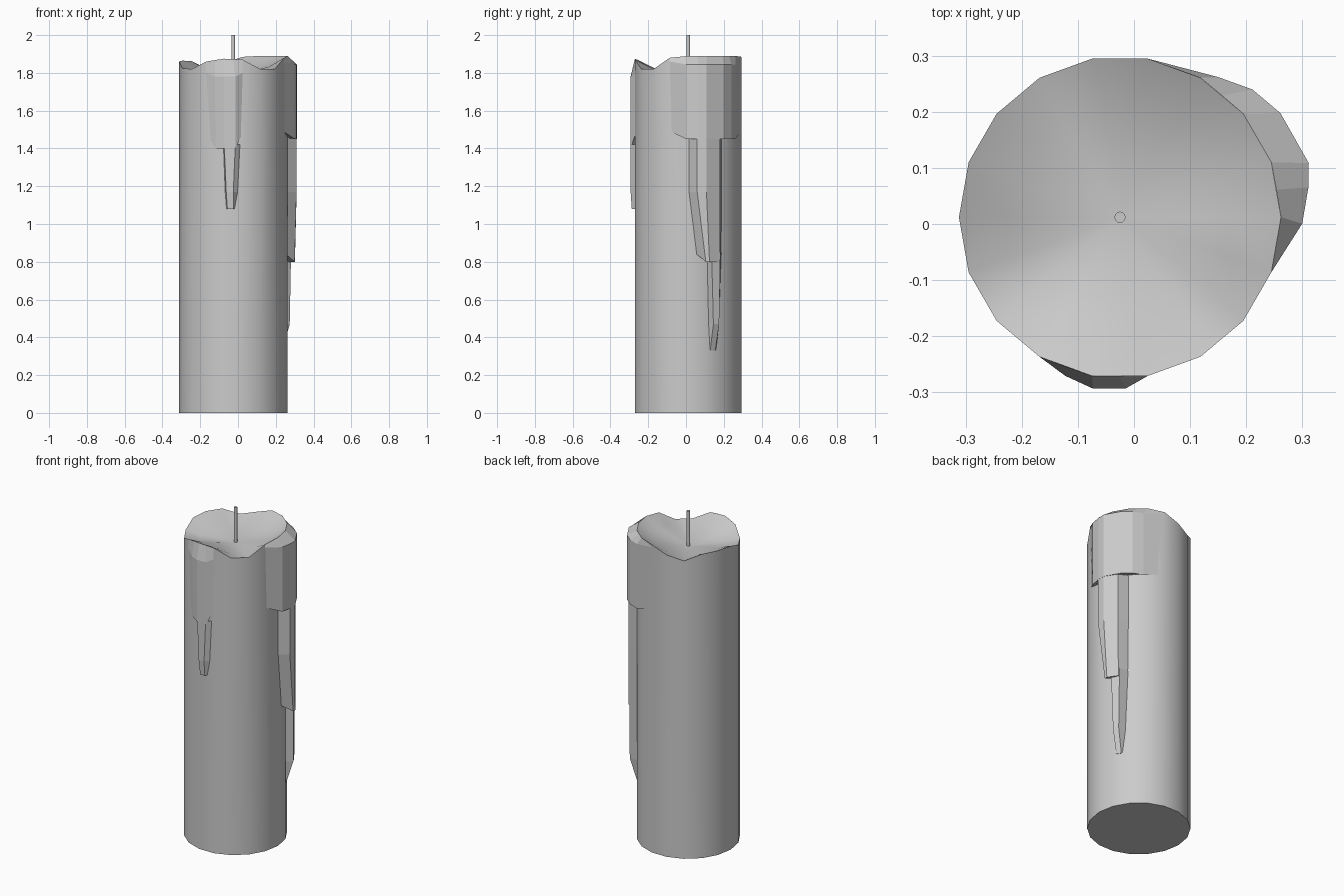
import bpy, bmesh
from math import cos, sin, radians

if "Cube" in bpy.data.objects:
    bpy.data.objects.remove(bpy.data.objects["Cube"])

CX, CY, R, N = -0.025, 0.012, 0.287, 18


def pt(angle, r, z):
    a = radians(angle)
    return (CX + r * cos(a), CY + r * sin(a), z)


def finish(bm, name, smooth=None):
    bmesh.ops.recalc_face_normals(bm, faces=bm.faces)
    me = bpy.data.meshes.new(name)
    bm.to_mesh(me)
    bm.free()
    ob = bpy.data.objects.new(name, me)
    bpy.context.collection.objects.link(ob)
    if smooth:
        bpy.ops.object.select_all(action='DESELECT')
        ob.select_set(True)
        bpy.context.view_layer.objects.active = ob
        bpy.ops.object.shade_smooth_by_angle(angle=radians(smooth))
    return ob


def bridge(bm, a, b, closed=False):
    n = len(a)
    for i in range(n if closed else n - 1):
        j = (i + 1) % n
        bm.faces.new((a[i], a[j], b[j], b[i]))


def drip(name, sections):
    """Loft wax sections running across the candle side: (angle, radius, z)."""
    bm = bmesh.new()
    rows = [[bm.verts.new(pt(*p)) for p in s] for s in sections]
    for a, b in zip(rows, rows[1:]):
        bridge(bm, a, b)
    bm.faces.new(rows[-1])
    bmesh.ops.recalc_face_normals(bm, faces=bm.faces)
    # open sheet: make sure the normals point away from the candle
    mid = max(bm.faces, key=lambda f: f.calc_area())
    c = mid.calc_center_median()
    flip = mid.normal.x * (c.x - CX) + mid.normal.y * (c.y - CY) < 0
    if flip:
        bmesh.ops.reverse_faces(bm, faces=bm.faces)
    me = bpy.data.meshes.new(name)
    bm.to_mesh(me)
    bm.free()
    bpy.context.collection.objects.link(bpy.data.objects.new(name, me))


def level(z, *pts):
    return [(a, r, z) for a, r in pts]


# Candle body: 18 sides, wavy rim and melted hollow
rim = [1.89, 1.89, 1.89, 1.89, 1.885, 1.85, 1.825, 1.862, 1.865,
       1.86, 1.825, 1.82, 1.86, 1.875, 1.87, 1.82, 1.82, 1.88]
DEEP = 1.785
bm = bmesh.new()
base = [bm.verts.new(pt(i * 20, R, 0)) for i in range(N)]
top = [bm.verts.new(pt(i * 20, R, rim[i])) for i in range(N)]
mid = [bm.verts.new(pt(i * 20, R * 0.7, DEEP + (rim[i] - DEEP) * 0.5)) for i in range(N)]
bm.faces.new(base)
bridge(bm, base, top, True)
bridge(bm, top, mid, True)
centre = bm.verts.new((CX, CY, DEEP))
for i in range(N):
    bm.faces.new((mid[i], mid[(i + 1) % N], centre))
finish(bm, "candle_body", 40)

# Wick
bm = bmesh.new()
bmesh.ops.create_cone(bm, cap_ends=True, segments=12, radius1=0.01, radius2=0.01, depth=0.23)
bmesh.ops.translate(bm, verts=bm.verts, vec=(CX, CY, 1.885))
finish(bm, "wick", 40)

# Front drip: wide spill from the rim, then a narrow run
front = ((240, .287), (251, .299), (261, .309), (272, .305), (280, .287))
drip("front_spill", [
    [(240, .287, 1.86), (250, .283, 1.868), (260, .287, 1.875), (270, .283, 1.873), (280, .287, 1.87)],
    [(240, .287, 1.80)] + level(1.78, *front[1:4]) + [(280, .287, 1.80)],
    [(240, .282, 1.48), (251, .289, 1.40), (261, .307, 1.40), (272, .305, 1.40), (280, .282, 1.48)]])
drip("front_run", [
    level(1.42, (259, .282), (261, .307), (272, .305), (278, .282)),
    level(1.17, (261, .282), (263, .306), (270, .305), (275, .282)),
    level(1.08, (262.5, .282), (264, .299), (270, .299), (271.5, .282))])

# Right side drip: wide spill over the rim
side = ((-2, .325), (9, .34), (16, .35), (33, .341), (44, .328), (55, .305))
drip("side_spill", [
    [(-20, .287, 1.88), (0, .287, 1.89), (10, .283, 1.89), (20, .287, 1.89),
     (40, .287, 1.89), (50, .283, 1.89), (60, .287, 1.89), (80, .287, 1.885)],
    [(-20, .287, 1.86)] + level(1.845, *side) + [(80, .287, 1.87)],
    [(-20, .282, 1.49)] + level(1.45, *side) + [(80, .282, 1.49)]])

# Long run below it, and a thinner run at its tip
drip("side_run_upper", [
    level(1.46, (0, .282), (8, .338), (16, .349), (30, .335), (39, .282)),
    level(1.17, (0, .282), (8, .338), (16, .349), (30, .335), (39, .282)),
    [(9, .282, .84), (16, .338, .80), (19, .345, .80), (30, .334, .80), (38, .282, .80)]])
drip("side_run_lower", [
    level(.85, (20, .282), (22, .33), (31, .33), (38.5, .282)),
    level(.47, (22, .282), (24, .327), (30, .327), (35, .282)),
    level(.33, (22, .28), (24, .285), (30, .285), (31.5, .28))])
